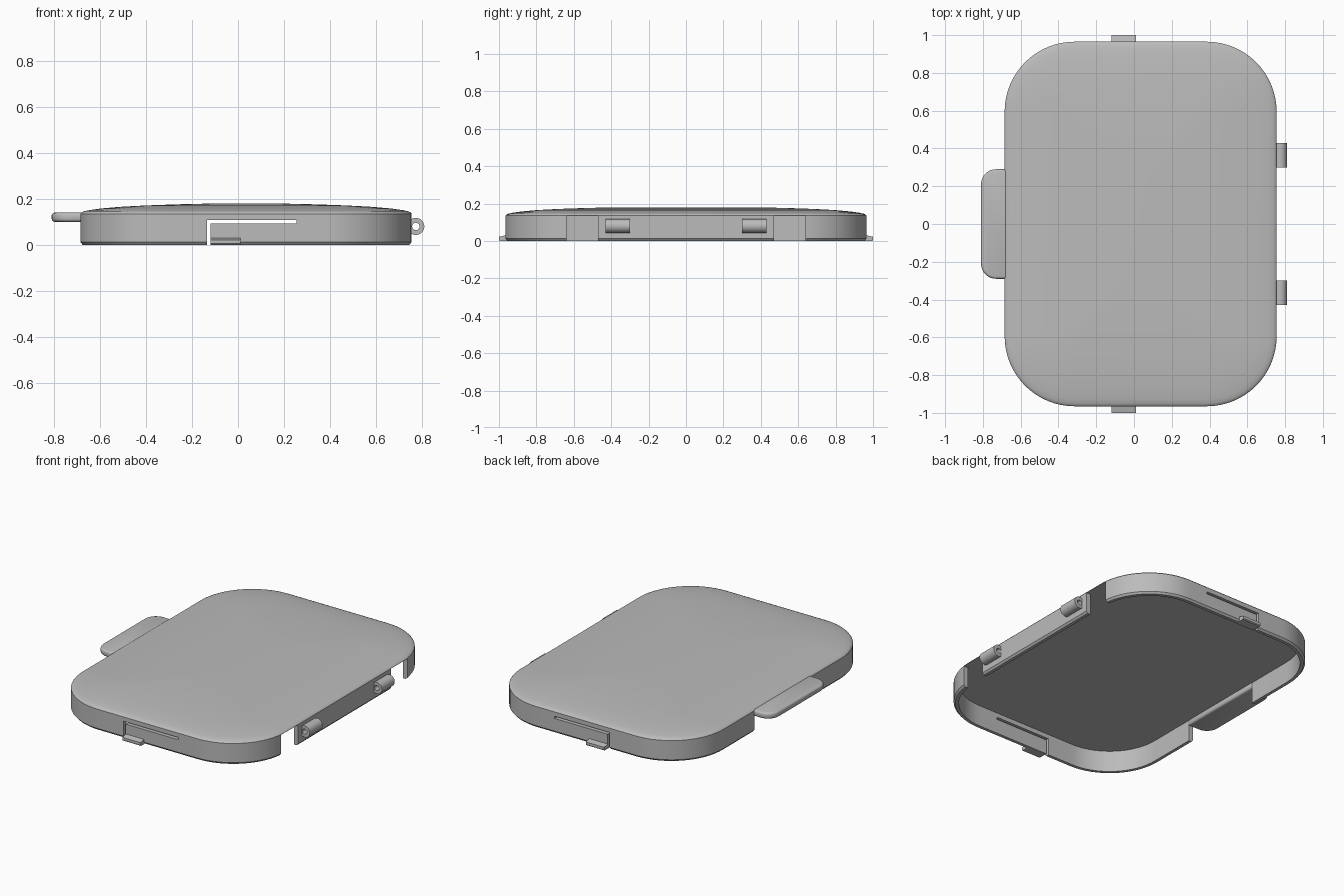
import bpy, bmesh
from math import cos, sin, pi, radians

cube = bpy.data.objects.get("Cube")
if cube:
    bpy.data.objects.remove(cube)

CX, HX, HY = 0.035, 0.72, 0.965   # lid centre and half sizes
RADIUS, WALL, CEILING = 0.37, 0.03, 0.135

grey = bpy.data.materials.new("grey plastic")
grey.use_nodes = True
grey.diffuse_color = (0.5, 0.5, 0.5, 1)
grey.node_tree.nodes["Principled BSDF"].inputs["Base Color"].default_value = (0.5, 0.5, 0.5, 1)


def make(name, bm):
    bmesh.ops.recalc_face_normals(bm, faces=bm.faces)
    mesh = bpy.data.meshes.new(name)
    bm.to_mesh(mesh)
    bm.free()
    mesh.materials.append(grey)
    obj = bpy.data.objects.new(name, mesh)
    bpy.context.collection.objects.link(obj)
    return obj


def activate(obj):
    bpy.ops.object.select_all(action='DESELECT')
    obj.select_set(True)
    bpy.context.view_layer.objects.active = obj


def smooth(obj, angle=35):
    activate(obj)
    bpy.ops.object.shade_smooth_by_angle(angle=radians(angle))


def box(name, x, y, z):
    bm = bmesh.new()
    bmesh.ops.create_cube(bm, size=1)
    for v in bm.verts:
        v.co = [lo + (c + 0.5) * (hi - lo) for c, (lo, hi) in zip(v.co, (x, y, z))]
    return make(name, bm)


def cut(target, cutter):
    mod = target.modifiers.new("cut", 'BOOLEAN')
    mod.operation, mod.solver, mod.object = 'DIFFERENCE', 'EXACT', cutter
    activate(target)
    bpy.ops.object.modifier_apply(modifier=mod.name)
    bpy.data.objects.remove(cutter)


def rounded_rect(inset, z, steps=16):
    r = max(RADIUS - inset, 0.06)
    points = []
    for q, (sx, sy) in enumerate(((1, 1), (-1, 1), (-1, -1), (1, -1))):
        for i in range(steps + 1):
            a = (q + i / steps) * pi / 2
            points.append((CX + sx * (HX - inset - r) + r * cos(a),
                           sy * (HY - inset - r) + r * sin(a), z))
    return points


def extruded(name, outline, axis, depth):
    """Extrude a closed outline of 3D points along one axis."""
    bm = bmesh.new()
    face = bm.faces.new([bm.verts.new(p) for p in outline])
    new = bmesh.ops.extrude_face_region(bm, geom=[face])["geom"]
    for v in new:
        if isinstance(v, bmesh.types.BMVert):
            v.co[axis] += depth
    return make(name, bm)


# Hollow domed lid: rings from the ceiling, down the inside, up the outside, over the dome
rings = ((WALL, CEILING), (WALL, 0), (0.01, 0), (0, 0.012), (0, 0.135), (0.005, 0.141),
         (0.016, 0.146), (0.04, 0.151), (0.09, 0.158), (0.17, 0.165), (0.28, 0.171),
         (0.42, 0.176), (0.55, 0.179), (0.66, 0.18))
bm = bmesh.new()
loops = [[bm.verts.new(p) for p in rounded_rect(i, z)] for i, z in rings]
for a, b in zip(loops, loops[1:]):
    for i in range(len(a)):
        j = (i + 1) % len(a)
        bm.faces.new((a[i], a[j], b[j], b[i]))
bm.faces.new(loops[0])
bm.faces.new(loops[-1])
lid = make("lid_shell", bm)

# Wall openings beside the hinge plate and below the pull tab
for s in (-1, 1):
    cut(lid, box("gap", (0.70, 0.85), sorted((s * 0.47, s * 0.64)), (-0.1, CEILING - 0.001)))
cut(lid, box("gap", (-0.8, -0.62), (-0.285, 0.285), (-0.1, CEILING - 0.001)))

# L-shaped slots that free the flexible clips, front and back
for s in (-1, 1):
    y = sorted((s * 0.9, s * 1.1))
    cut(lid, box("slot", (-0.135, -0.12), y, (-0.1, 0.108)))
    cut(lid, box("slot", (-0.13, 0.255), y, (0.093, 0.107)))
smooth(lid)

# Wedge clips, front and back
for s, name in ((-1, "front_clip"), (1, "back_clip")):
    profile = ((0.95, 0), (0.995, 0), (1.0, 0.005), (1.0, 0.022), (0.965, 0.03), (0.95, 0.03))
    extruded(name, [(-0.12, s * y, z) for y, z in profile], 0, 0.13)

# Pull tab with rounded corners and edges
r, half = 0.08, 0.29
outline = [(-0.65, half, 0.1)]
for s in (1, -1):
    arc = [(-0.73 - r * sin(a), s * (half - r + r * cos(a)), 0.1)
           for a in [i * pi / 16 for i in range(9)]]
    outline += arc if s == 1 else arc[::-1]
outline.append((-0.65, -half, 0.1))
tab = extruded("pull_tab", outline, 2, 0.04)
bevel = tab.modifiers.new("soft edge", 'BEVEL')
bevel.width, bevel.segments, bevel.angle_limit = 0.013, 3, radians(50)
activate(tab)
bpy.ops.object.modifier_apply(modifier=bevel.name)
smooth(tab)

# Hinge knuckles: short tubes along the right-hand wall
for s, name in ((-1, "front_hinge"), (1, "back_hinge")):
    bm = bmesh.new()
    n, tube = 32, []
    for radius, y in ((0.037, 0.30), (0.037, 0.43), (0.016, 0.43), (0.016, 0.30)):
        tube.append([bm.verts.new((0.773 + radius * cos(2 * pi * i / n), s * y,
                                   0.08 + radius * sin(2 * pi * i / n))) for i in range(n)])
    for k in range(4):
        a, b = tube[k], tube[(k + 1) % 4]
        for i in range(n):
            j = (i + 1) % n
            bm.faces.new((a[i], a[j], b[j], b[i]))
    smooth(make(name, bm))
